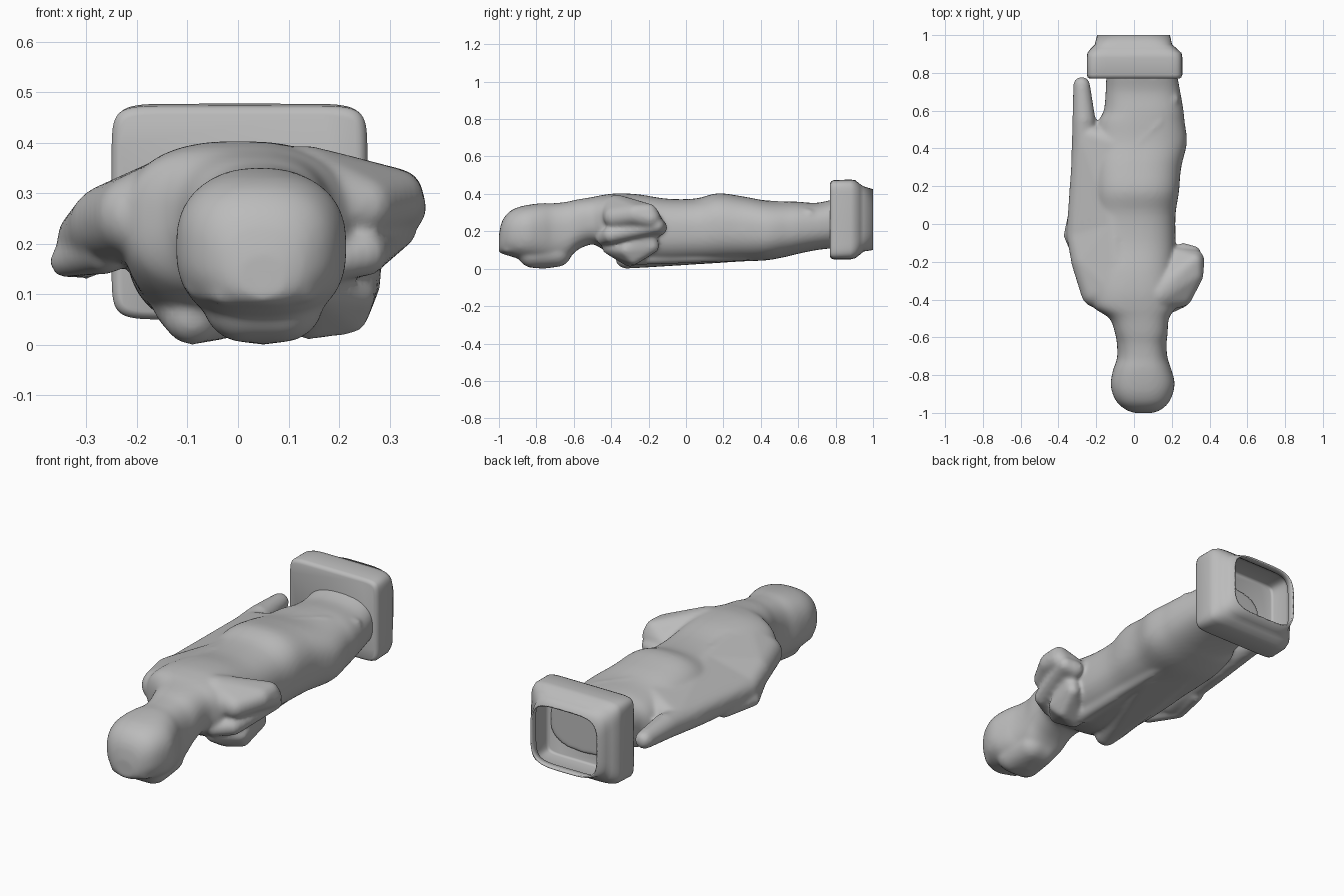
import bpy, bmesh, math
from mathutils import Vector

if "Cube" in bpy.data.objects:
    bpy.data.objects.remove(bpy.data.objects["Cube"])

stone = bpy.data.materials.new("grey stone")
stone.use_nodes = True
stone.diffuse_color = (0.5, 0.5, 0.5, 1)
stone.node_tree.nodes["Principled BSDF"].inputs["Base Color"].default_value = (0.5, 0.5, 0.5, 1)


def curved(sections, steps):
    """Extra cross-sections on a smooth curve through the given ones."""
    result = []
    last = len(sections) - 1
    for i in range(last):
        p, q, r, s = (sections[max(0, min(last, i + k))] for k in (-1, 0, 1, 2))
        for step in range(steps):
            t = step / steps
            result.append([b + t * (c - a + t * (2 * a - 5 * b + 4 * c - d
                           + t * (3 * (b - c) + d - a))) / 2 for a, b, c, d in zip(p, q, r, s)])
    return result + [sections[last]]


def loft(bm, sections, power, end_power, count=48, cap_end=True):
    """Rounded cross-sections (y, left, right, bottom, top) skinned along y."""
    rings = []
    for n, (y, left, right, low, high) in enumerate(sections):
        e = 2 / (power + (end_power - power) * n / (len(sections) - 1))
        ring = []
        for i in range(count):
            a = math.tau * i / count
            c, s = math.cos(a), math.sin(a)
            u = math.copysign(abs(c) ** e, c)
            v = math.copysign(abs(s) ** e, s)
            ring.append(bm.verts.new(((left + right + u * (right - left)) / 2, y,
                                      (low + high + v * (high - low)) / 2)))
        rings.append(ring)
    for a, b in zip(rings, rings[1:]):
        for i in range(count):
            j = (i + 1) % count
            bm.faces.new((a[i], a[j], b[j], b[i]))
    bm.faces.new(rings[0])
    if cap_end:
        bm.faces.new(rings[-1])


def mass(bm, *balls):
    """Rounded solid wrapped around balls (x, y, z, radius)."""
    part = bmesh.new()
    for x, y, z, r in balls:
        made = bmesh.ops.create_icosphere(part, subdivisions=3, radius=r)
        bmesh.ops.translate(part, verts=made["verts"], vec=Vector((x, y, z)))
    hull = bmesh.ops.convex_hull(part, input=part.verts)
    loose = set(hull["geom_interior"]) | set(hull["geom_unused"])
    bmesh.ops.delete(part, geom=[v for v in loose if isinstance(v, bmesh.types.BMVert)],
                     context="VERTS")
    mesh = bpy.data.meshes.new("segment")
    part.to_mesh(mesh)
    part.free()
    bm.from_mesh(mesh)
    bpy.data.meshes.remove(mesh)


def limb(bm, *joints):
    """Rounded tapering segments from joint to joint."""
    for start, end in zip(joints, joints[1:]):
        mass(bm, start, end)


def finish(name, bm):
    bmesh.ops.recalc_face_normals(bm, faces=bm.faces)
    for face in bm.faces:
        face.smooth = True
    mesh = bpy.data.meshes.new(name)
    bm.to_mesh(mesh)
    bm.free()
    mesh.materials.append(stone)
    obj = bpy.data.objects.new(name, mesh)
    bpy.context.collection.objects.link(obj)
    return obj


# Draped figure lying face down: head, neck, torso and robe
figure = bmesh.new()
loft(figure, curved([
    (-1, .0, .1, .09, .18), (-.985, -.04, .14, .08, .25), (-.95, -.085, .18, .07, .3),
    (-.9, -.113, .205, .055, .328), (-.84, -.123, .215, .045, .342), (-.77, -.11, .198, .035, .35),
    (-.71, -.09, .178, .03, .35), (-.64, -.09, .172, .045, .357), (-.58, -.1, .178, .1, .37),
    (-.5, -.13, .185, .13, .383), (-.44, -.215, .22, .1, .395), (-.36, -.23, .23, .06, .403),
    (-.25, -.22, .22, .03, .397), (-.1, -.22, .22, .025, .374), (.05, -.22, .22, .03, .375),
    (.17, -.22, .238, .035, .403), (.3, -.22, .25, .04, .387), (.43, -.21, .28, .045, .364),
    (.54, -.19, .268, .065, .36), (.6, -.16, .262, .08, .358), (.7, -.15, .245, .1, .352),
    (.79, -.147, .228, .11, .372)], 4), 2.5, 2.5)

# Brow rim and beard
limb(figure, (-.08, -.88, .115, .025), (-.03, -.955, .1, .022), (.05, -.985, .098, .018),
     (.13, -.955, .105, .022), (.175, -.88, .125, .025))
mass(figure, (.01, -.82, .085, .08), (.09, -.82, .085, .08), (.025, -.69, .088, .078),
     (.08, -.69, .088, .078), (.05, -.76, .08, .08))

# Trailing arm, wide sleeve merging into the back, and hanging end
mass(figure, (-.08, -.36, .31, .085), (-.2, -.36, .255, .082), (-.255, -.2, .24, .077),
     (-.295, -.06, .21, .063), (-.1, .0, .295, .07))
mass(figure, (-.1, .0, .295, .07), (-.295, -.06, .21, .063), (-.262, .47, .235, .06),
     (-.1, .42, .28, .07))
limb(figure, (-.295, -.06, .205, .064), (-.27, .3, .215, .063), (-.265, .55, .24, .062),
     (-.277, .735, .245, .045))
limb(figure, (-.26, -.2, .19, .05), (-.34, -.06, .165, .033), (-.3, .12, .165, .035))

# Bent arm, forearm folded to the chest, and hand
mass(figure, (.13, -.37, .3, .095), (.25, -.38, .275, .06), (.31, -.27, .29, .058),
     (.32, -.19, .27, .053), (.317, -.2, .3, .048), (.24, -.18, .25, .055))
mass(figure, (.315, -.155, .23, .04), (.26, -.145, .22, .045), (.25, -.4, .18, .045),
     (.17, -.44, .165, .042))
mass(figure, (.245, -.18, .12, .037), (.22, -.28, .058, .037), (.235, -.32, .1, .037),
     (.15, -.41, .115, .04), (.14, -.3, .06, .05), (.24, -.2, .18, .045))

# Robe folds on the back, side and underside
limb(figure, (.21, .66, .29, .03), (.13, .53, .335, .024), (.02, .42, .352, .016))
mass(figure, (.2, .42, .2, .07), (.14, .05, .2, .07), (.18, .42, .12, .05))
mass(figure, (-.09, -.32, .058, .058), (-.11, -.25, .085, .06), (-.08, .0, .065, .045),
     (-.04, .4, .085, .04), (.1, .2, .075, .04))
limb(figure, (.12, -.25, .06, .04), (.12, .3, .07, .03), (.1, .6, .11, .025))
statue = finish("draped_figure", figure)
remesh = statue.modifiers.new("blend", "REMESH")
remesh.mode = "VOXEL"
remesh.voxel_size = 0.01
remesh.use_smooth_shade = True
smooth = statue.modifiers.new("soften", "SMOOTH")
smooth.factor = 0.5
smooth.iterations = 10

# Square plinth, hollow and open at the far end
plinth = bmesh.new()
loft(plinth, [
    (.77, -.235, .24, .065, .455), (.776, -.245, .25, .055, .468), (.79, -.25, .256, .05, .473),
    (.88, -.25, .256, .05, .477), (.905, -.247, .252, .056, .473), (.93, -.228, .225, .075, .453),
    (.95, -.208, .202, .092, .44), (1, -.195, .19, .1, .425)], 13, 4, 64, False)
base = finish("hollow_plinth", plinth)
shell = base.modifiers.new("wall", "SOLIDIFY")
shell.thickness = 0.008
shell.offset = -1

bpy.context.view_layer.objects.active = base
base.select_set(True)
bpy.ops.object.shade_smooth_by_angle(angle=math.radians(50))
